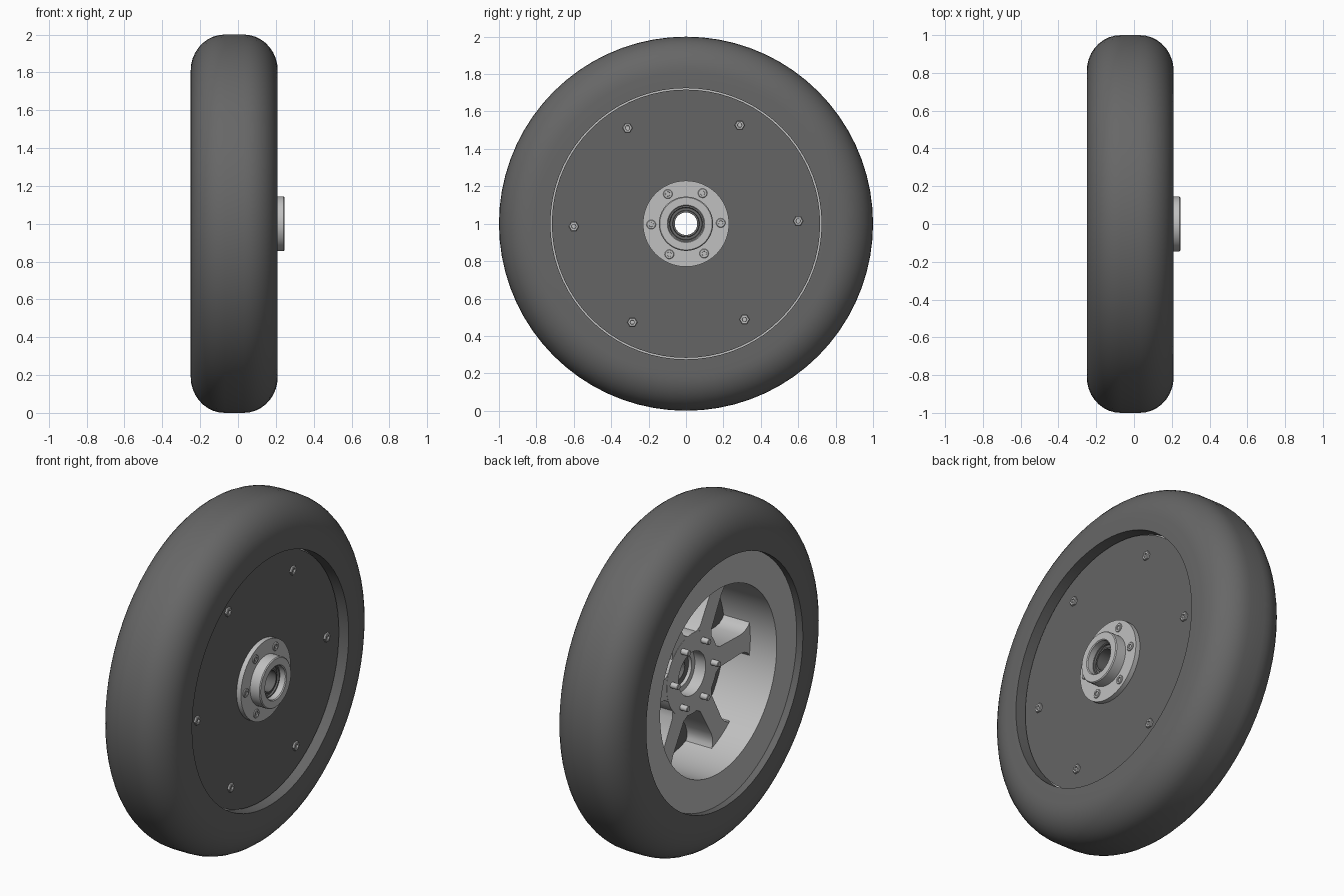
import bpy, bmesh, math
from mathutils import Matrix, Vector

if "Cube" in bpy.data.objects:
    bpy.data.objects.remove(bpy.data.objects["Cube"], do_unlink=True)

CENTRE = Vector((0, 0, 1))


def material(name, grey):
    m = bpy.data.materials.new(name)
    m.use_nodes = True
    m.diffuse_color = (grey, grey, grey, 1)
    m.node_tree.nodes["Principled BSDF"].inputs["Base Color"].default_value = (grey, grey, grey, 1)
    return m


rubber = material("dark rubber", 0.135)
panel = material("dark panel", 0.13)
metal = material("light metal", 0.53)
steel = material("dark steel", 0.14)


def finish(name, bm, mat, smooth=True):
    bmesh.ops.recalc_face_normals(bm, faces=bm.faces)
    mesh = bpy.data.meshes.new(name)
    bm.to_mesh(mesh)
    bm.free()
    mesh.materials.append(mat)
    ob = bpy.data.objects.new(name, mesh)
    bpy.context.collection.objects.link(ob)
    if smooth:
        bpy.ops.object.select_all(action="DESELECT")
        ob.select_set(True)
        bpy.context.view_layer.objects.active = ob
        bpy.ops.object.shade_smooth_by_angle(angle=math.radians(35))
    return ob


def turned(name, profile, mat, sides=72, at=(0, 0), closed=True, smooth=True):
    """Revolve an (x, radius) profile about an axle parallel to x, offset by at."""
    bm = bmesh.new()
    verts = [bm.verts.new((x, r, 0)) for x, r in profile]
    pairs = list(zip(verts, verts[1:]))
    if closed:
        pairs.append((verts[-1], verts[0]))
    edges = [bm.edges.new(p) for p in pairs]
    bmesh.ops.spin(bm, geom=verts + edges, cent=(0, 0, 0), axis=(1, 0, 0),
                   angle=math.tau, steps=sides, use_duplicate=False)
    bmesh.ops.remove_doubles(bm, verts=bm.verts, dist=1e-5)
    bmesh.ops.translate(bm, verts=bm.verts, vec=CENTRE + Vector((0, at[0], at[1])))
    return finish(name, bm, mat, smooth)


# Tyre with rounded shoulders
half, mid, inner = 0.23, -0.02, 0.725
arc = [math.radians(a) for a in range(0, 91, 10)]
right = [(mid + 0.05 + 0.18 * math.cos(a), 0.81 + 0.19 * math.sin(a)) for a in arc]
left = [(2 * mid - x, r) for x, r in reversed(right)]
turned("tyre", [(mid + half, inner)] + right + left + [(mid - half, inner)], rubber)

# Rim barrel behind the cover
turned("rim", [(-0.21, 0.54), (-0.21, 0.727), (0.13, 0.727), (0.13, 0.54)], metal)

# Cover disc on the hub side
turned("cover_disc", [(0.128, 0.14), (0.128, 0.717), (0.152, 0.717), (0.152, 0.14)], panel)

# Hub core, mounting flange and raised collar
turned("hub_core", [(-0.04, 0.125), (-0.04, 0.235), (0.13, 0.235), (0.13, 0.095), (0.03, 0.095),
                    (0.03, 0.125)], metal)
turned("hub_flange", [(0.13, 0.095), (0.13, 0.23), (0.18, 0.23), (0.18, 0.145), (0.24, 0.145),
                      (0.245, 0.14), (0.245, 0.1), (0.24, 0.095)], metal, 96)

# Bearing: outer race, recessed seal and inner race
turned("bearing", [(0.05, 0.06), (0.05, 0.097), (0.205, 0.097), (0.205, 0.088),
                   (0.195, 0.085), (0.195, 0.072), (0.205, 0.07), (0.205, 0.06)], steel)

# Six spokes with ends flaring into the rim
bm = bmesh.new()
edge = [(0.215, 0.085), (0.255, 0.06), (0.45, 0.055), (0.49, 0.062), (0.52, 0.08), (0.543, 0.115)]
outline = edge + [(r, -w) for r, w in reversed(edge)]
for i in range(6):
    turn = Matrix.Translation(CENTRE) @ Matrix.Rotation(i * math.tau / 6, 4, "X")
    face = bm.faces.new([bm.verts.new(turn @ Vector((-0.039, r, w))) for r, w in outline])
    grown = bmesh.ops.extrude_face_region(bm, geom=[face], use_keep_orig=True)
    moved = [g for g in grown["geom"] if isinstance(g, bmesh.types.BMVert)]
    bmesh.ops.translate(bm, verts=moved, vec=(0.167, 0, 0))
finish("spokes", bm, metal)


def socket_profile(base, top, radius):
    return [(base, radius), (top - 0.003, radius), (top, radius * 0.88), (top, radius * 0.5),
            (top - 0.009, radius * 0.45), (top - 0.009, 0)]


# Cover bolts, hub bolts and their threaded ends
for i in range(6):
    a = math.radians(1.4) + i * math.tau / 6
    ring = lambda r: (r * math.cos(a), r * math.sin(a))
    n = str(i + 1)
    turned("cover_bolt_" + n, socket_profile(0.15, 0.164, 0.027), metal, 6, ring(0.6), False, False)
    turned("hub_bolt_" + n, socket_profile(0.178, 0.186, 0.025), metal, 20, ring(0.186), False)
    turned("hub_bolt_socket_" + n, [(0.1775, 0), (0.1775, 0.013), (0.179, 0.013), (0.179, 0)],
           steel, 6, ring(0.186), False, False)
    turned("bolt_end_" + n, [(-0.03, 0.017), (-0.083, 0.017), (-0.086, 0.014), (-0.086, 0)],
           metal, 16, ring(0.187), False)
